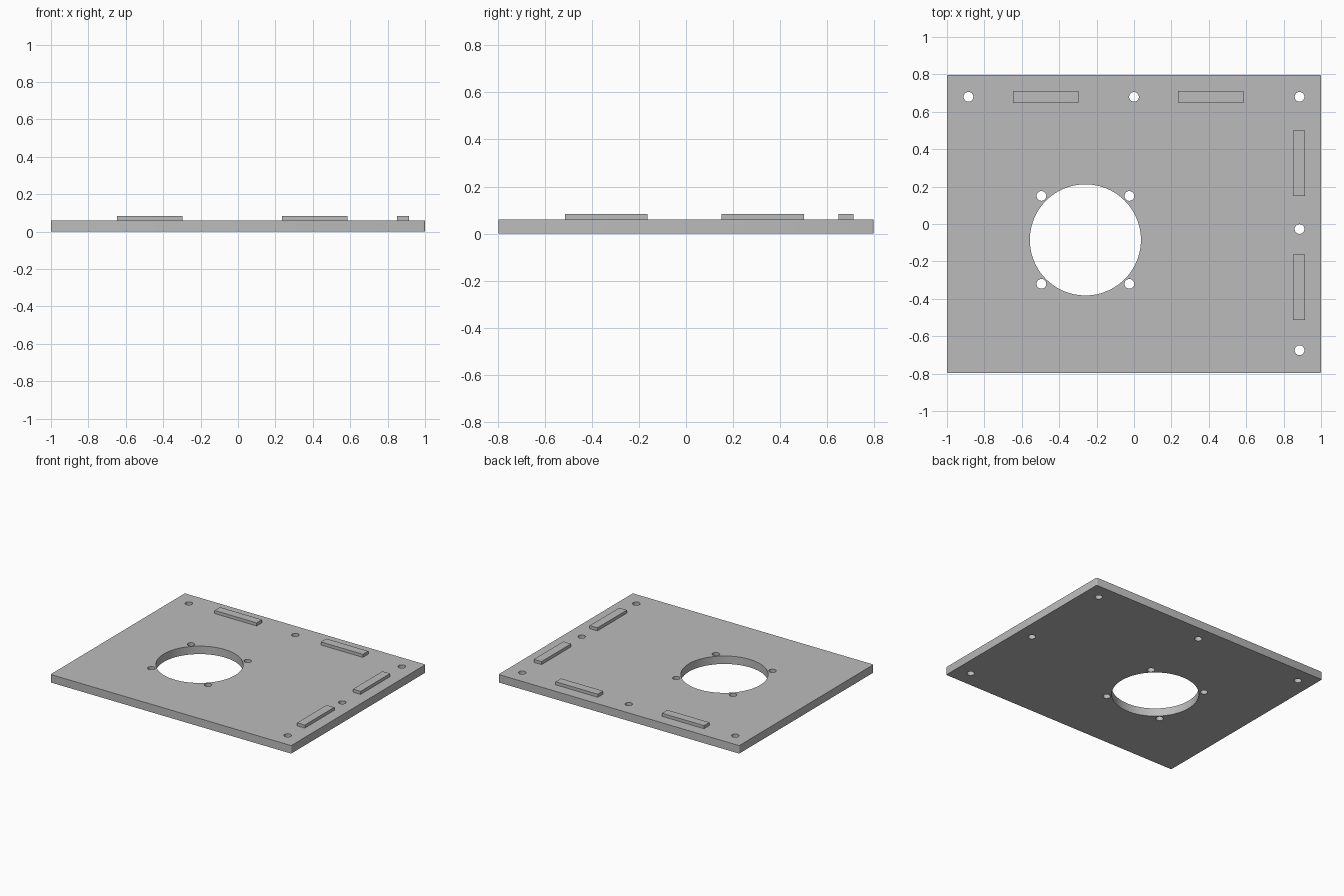
import bpy
import bmesh
from mathutils import Matrix, Vector

default = bpy.data.objects.get("Cube")
if default:
    bpy.data.objects.remove(default, do_unlink=True)

HALF_X, HALF_Y, THICK, RIB_TOP = 1.0, 0.797, 0.06, 0.083

grey = bpy.data.materials.new("plain grey")
grey.use_nodes = True
colour = (0.5, 0.5, 0.5, 1)
grey.diffuse_color = colour
grey.node_tree.nodes["Principled BSDF"].inputs["Base Color"].default_value = colour


def finish(bm, name):
    mesh = bpy.data.meshes.new(name)
    bm.to_mesh(mesh)
    bm.free()
    mesh.materials.append(grey)
    obj = bpy.data.objects.new(name, mesh)
    bpy.context.collection.objects.link(obj)
    return obj


def box(name, centre, size, z0, z1, corner=0):
    bm = bmesh.new()
    place = Matrix.Translation((centre[0], centre[1], (z0 + z1) / 2))
    scale = Matrix.Diagonal((size[0], size[1], z1 - z0, 1))
    bmesh.ops.create_cube(bm, size=1, matrix=place @ scale)
    if corner:
        upright = [e for e in bm.edges
                   if abs((e.verts[0].co - e.verts[1].co).z) > 0.01]
        bmesh.ops.bevel(bm, geom=upright, offset=corner, segments=3,
                        profile=0.5, affect='EDGES')
    return finish(bm, name)


# Base plate with slightly rounded corners
plate = box("base_plate", (0, 0), (2 * HALF_X, 2 * HALF_Y), 0, THICK, 0.008)

# Large opening, its four screw holes, and the edge mounting holes
opening = Vector((-0.26, -0.085))
holes = [(opening, 0.297, 96)]
for sx in (-1, 1):
    for sy in (-1, 1):
        holes.append((opening + Vector((sx, sy)) * 0.235, 0.026, 32))
for spot in ((-0.885, 0.68), (0, 0.68), (0.885, 0.68),
             (0.885, -0.027), (0.885, -0.675)):
    holes.append((Vector(spot), 0.026, 32))

bm = bmesh.new()
for spot, radius, sides in holes:
    bmesh.ops.create_cone(bm, cap_ends=True, segments=sides,
                          radius1=radius, radius2=radius, depth=0.3,
                          matrix=Matrix.Translation((spot.x, spot.y, THICK / 2)))
cutter = finish(bm, "hole_cutter")
cutter.hide_render = True

cut = plate.modifiers.new("holes", 'BOOLEAN')
cut.operation = 'DIFFERENCE'
cut.solver = 'EXACT'
cut.object = cutter
bpy.context.view_layer.update()
graph = bpy.context.evaluated_depsgraph_get()
cut_mesh = bpy.data.meshes.new_from_object(plate.evaluated_get(graph))
plate.modifiers.clear()
plate.data = cut_mesh
plate.data.name = "base_plate"
bpy.data.objects.remove(cutter, do_unlink=True)

bpy.ops.object.select_all(action='DESELECT')
plate.select_set(True)
bpy.context.view_layer.objects.active = plate
bpy.ops.object.shade_smooth_by_angle(angle=0.6)

# Raised locating ribs along the back and left edges
LONG, SHORT = 0.35, 0.064
for name, x in (("back_rib_right", -0.473), ("back_rib_left", 0.41)):
    box(name, (x, 0.679), (LONG, SHORT), THICK, RIB_TOP)
for name, y in (("side_rib_back", 0.325), ("side_rib_front", -0.338)):
    box(name, (0.882, y), (SHORT, LONG), THICK, RIB_TOP)
